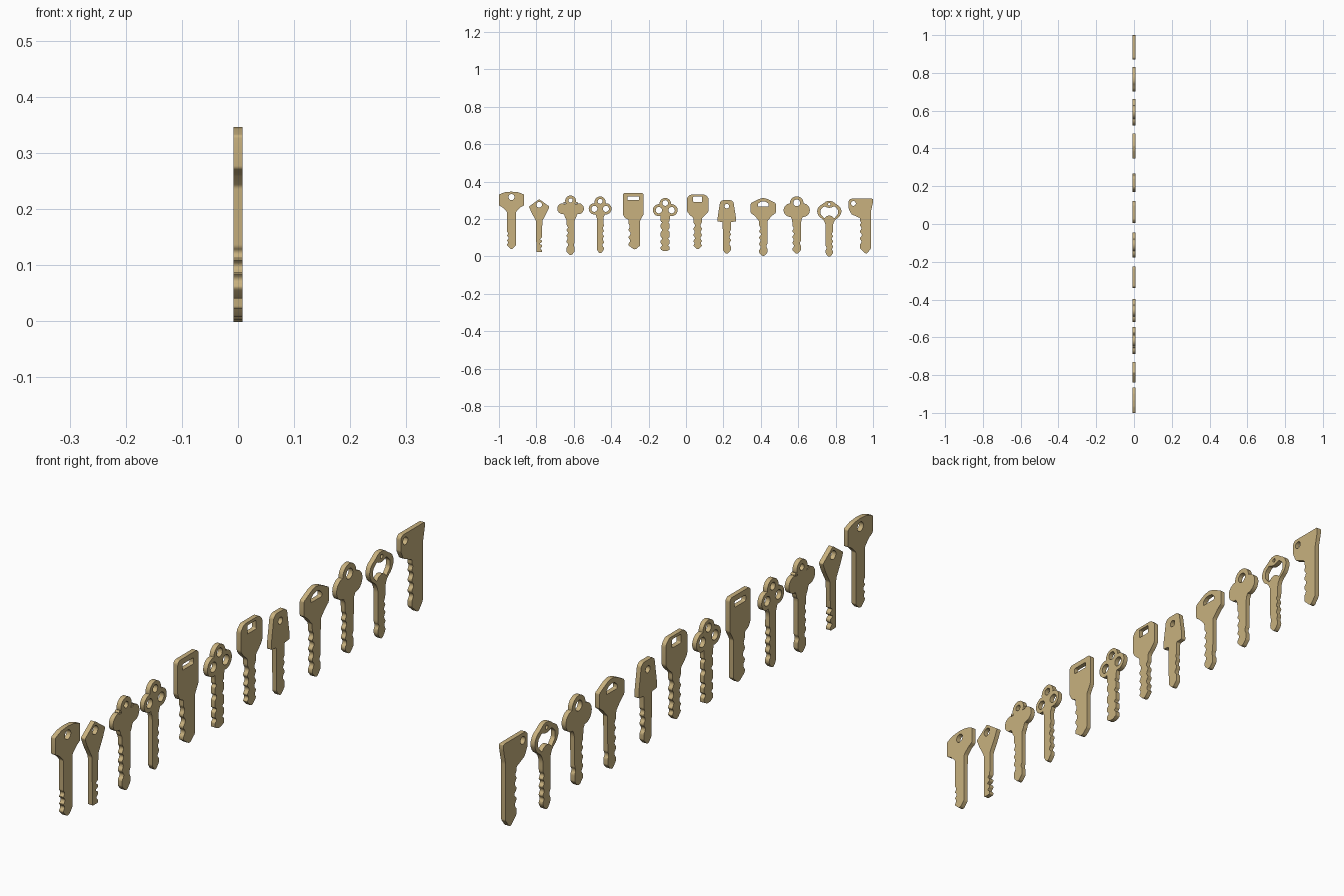
import bpy, bmesh, math
from mathutils import Matrix, Vector

if "Cube" in bpy.data.objects:
    bpy.data.objects.remove(bpy.data.objects["Cube"])

# All key profiles are in thousandths: (sideways from key centre, height)
brass = bpy.data.materials.new("brass")
brass.diffuse_color = (0.58, 0.44, 0.21, 1)
brass.use_nodes = True
brass.node_tree.nodes["Principled BSDF"].inputs["Base Color"].default_value = brass.diffuse_color
THICK = 0.0082
TO_YZ = Matrix(((0, 0, 1, 0), (1, 0, 0, 0), (0, 1, 0, 0), (0, 0, 0, 1)))


def circ(y, z, r, n=24):
    return [(y + r * math.cos(2 * math.pi * i / n), z + r * math.sin(2 * math.pi * i / n)) for i in range(n)]


def mirror(half):
    """Close a right-hand half profile with its mirror image."""
    return half + [(-y, z) for y, z in reversed(half) if abs(y) > 0.01]


def rounded(pts, r):
    """Replace every corner by a short curve."""
    out = []
    for i, p in enumerate(pts):
        p, a, b = Vector(p), Vector(pts[i - 1]), Vector(pts[(i + 1) % len(pts)])
        da, db = a - p, b - p
        if min(da.length, db.length) < 4:
            out.append(p)
            continue
        s = p + da.normalized() * min(r, da.length * 0.48)
        e = p + db.normalized() * min(r, db.length * 0.48)
        for t in (0, 0.25, 0.5, 0.75, 1):
            out.append(s * (1 - t) ** 2 + p * 2 * t * (1 - t) + e * t * t)
    return out


def slot(w, z0, z1):
    return rounded([(-w, z0), (w, z0), (w, z1), (-w, z1)], 5)


def lobes(circles, zc, shaft):
    """Right half outline of overlapping circles, seen from (0, zc)."""
    out = []
    for i in range(61):
        a = math.pi / 2 - math.pi * i / 60
        d, best = Vector((math.cos(a), math.sin(a))), 0
        for y, z, r in circles:
            c = Vector((y, z - zc))
            k = d.dot(c)
            disc = k * k - c.length_squared + r * r
            if disc >= 0:
                best = max(best, k + math.sqrt(disc))
        p = d * best
        if p.y > 0 or p.x > shaft:
            out.append((max(p.x, 0), p.y + zc))
    return out


def edge(side, notches):
    """Blade edge going down, with notches (height, depth, half height)."""
    out, s = [], (1 if side > 0 else -1)
    for z, d, h in notches:
        out += [(side, z + h), (side - s * d, z + h * 0.35), (side - s * d, z - h * 0.35), (side, z - h)]
    return out


def key(name, y, head, blade, tip, left=(), right=(), holes=(), left_head=None, r=5):
    l, rt = blade
    lh = left_head or [(-a, b) for a, b in head if a > 0.01]
    outline = head + edge(rt, right) + tip + edge(l, left)[::-1] + lh[::-1]
    cu = bpy.data.curves.new(name, 'CURVE')
    cu.dimensions, cu.fill_mode, cu.extrude = '2D', 'BOTH', THICK
    for loop in [rounded(outline, r)] + list(holes):
        sp = cu.splines.new('POLY')
        sp.points.add(len(loop) - 1)
        for q, (a, b) in zip(sp.points, loop):
            q.co = (a / 1000, b / 1000, 0, 1)
        sp.use_cyclic_u = True
    tmp = bpy.data.objects.new(name + "_profile", cu)
    bpy.context.collection.objects.link(tmp)
    dg = bpy.context.evaluated_depsgraph_get()
    me = bpy.data.meshes.new_from_object(tmp.evaluated_get(dg))
    bpy.data.objects.remove(tmp)
    bm = bmesh.new()
    bm.from_mesh(me)
    bmesh.ops.remove_doubles(bm, verts=bm.verts, dist=1e-5)
    bm.transform(TO_YZ)
    bmesh.ops.recalc_face_normals(bm, faces=bm.faces)
    bm.to_mesh(me)
    bm.free()
    me.materials.clear()
    me.materials.append(brass)
    ob = bpy.data.objects.new(name, me)
    ob.location.y = y
    bpy.context.collection.objects.link(ob)
    bpy.ops.object.select_all(action='DESELECT')
    ob.select_set(True)
    bpy.context.view_layer.objects.active = ob
    bpy.ops.object.shade_smooth_by_angle(angle=math.radians(30))


def point_tip(l, r, z, h=18, y=0):
    return [(r, z + h), (y + 5, z), (y - 5, z), (l, z + h)]


# Broad domed head
key("domed_key", -0.933, [(0, 346), (35, 343), (67, 331), (67, 272), (48, 262), (25, 240)], (-24, 24),
    point_tip(-24, 24, 40), left=[(122, 6, 10), (98, 8, 11), (74, 6, 10)], holes=[circ(0, 317, 16)])

# Diamond head, narrow flat ended blade
key("diamond_key", -0.785, [(0, 306), (55, 266), (42, 236), (17, 190)], (-15, 15),
    [(15, 22), (-15, 22)], right=[(92, 10, 7), (68, 12, 7), (42, 9, 8)], holes=[circ(0, 276, 15)])

# Scalloped trefoil head
key("scalloped_key", -0.617,
    lobes([(0, 296, 29), (42, 255, 29), (-42, 255, 29), (0, 245, 42), (0, 220, 32)], 250, 22) + [(22, 190)],
    (-22, 22), point_tip(-22, 22, 7), left=[(155, 7, 13), (126, 8, 12), (96, 6, 13), (62, 9, 14)],
    right=[(60, 5, 12)], holes=[circ(0, 299, 11), circ(-33, 285, 6, 12), circ(33, 285, 6, 12)])

# Three ring trefoil head
key("small_ring_key", -0.459,
    lobes([(0, 290, 30), (31, 254, 30), (-31, 254, 30), (0, 258, 25), (0, 225, 24)], 258, 17) + [(17, 195)],
    (-17, 20), point_tip(-17, 20, 17), right=[(150, 6, 12), (122, 8, 12), (92, 6, 12), (60, 8, 12)],
    holes=[circ(0, 294, 13), circ(31, 254, 16), circ(-31, 254, 16)])

# Tall rectangular head
key("tall_square_key", -0.282, [(0, 340), (48, 340), (56, 332), (56, 225), (48, 212), (37, 192)], (-25, 37),
    point_tip(-25, 37, 38, 20, 8), left=[(160, 6, 14), (122, 10, 16), (84, 8, 14)],
    holes=[slot(30, 300, 321)], left_head=[(-48, 340), (-56, 332), (-56, 225), (-46, 206), (-25, 196)])

# Three ring head with stepped double blade
steps = [(180, 6, 7), (140, 8, 10), (95, 8, 8), (60, 8, 8)]
key("large_ring_key", -0.111,
    lobes([(0, 281, 31), (34, 247, 32), (-34, 247, 32), (0, 252, 26), (0, 215, 24)], 252, 24) + [(24, 200)],
    (-24, 24), [(24, 36), (8, 28), (-8, 28), (-24, 36)], left=steps, right=steps, r=3,
    holes=[circ(0, 285, 15), circ(34, 247, 17), circ(-34, 247, 17)])

# Rounded square head, wavy on both edges
wave = [(165, 8, 15), (130, 7, 14), (98, 8, 14), (70, 6, 10)]
key("rounded_square_key", 0.0625, [(0, 330), (40, 330), (58, 312), (58, 240), (42, 221), (23, 205)], (-23, 23),
    point_tip(-23, 23, 38), left=wave, right=wave, holes=[slot(24, 290, 320)], r=8)

# Tapered head with square shoulders
key("tapered_key", 0.218, [(0, 300), (24, 300), (36, 290), (48, 215), (50, 186), (22, 184)], (-20, 22),
    point_tip(-20, 22, 14), right=[(130, 5, 10), (102, 7, 12), (68, 8, 14)], holes=[circ(0, 268, 12)])

# Wide six sided head
key("six_sided_key", 0.413, [(0, 312), (25, 306), (67, 284), (67, 232), (50, 220), (24, 192)], (-22, 22),
    point_tip(-22, 22, 2), left=[(150, 7, 14), (118, 9, 14), (84, 7, 14), (48, 8, 14)],
    right=[(55, 5, 12)], holes=[rounded(mirror([(0, 294), (16, 291), (29, 280), (29, 266)]), 4)])

# Solid trefoil head
key("trefoil_key", 0.592,
    lobes([(0, 285, 36), (34, 247, 36), (-34, 247, 36), (0, 252, 42), (0, 220, 33)], 250, 24) + [(24, 185)],
    (-23, 22), point_tip(-23, 22, 14), left=[(150, 6, 12), (120, 8, 13), (88, 6, 13), (56, 8, 13)],
    right=[(70, 5, 12)], holes=[circ(0, 286, 18)])

# Open loop head
key("open_loop_key", 0.766, [(0, 297), (18, 294), (32, 282), (57, 267), (67, 240), (55, 212), (30, 195), (20, 172)],
    (-20, 20), point_tip(-20, 20, -2), right=[(120, 6, 11), (94, 7, 11), (66, 6, 12), (38, 5, 10)],
    left=[(45, 5, 12)], r=12,
    holes=[circ(0, 279, 7, 16),
           rounded(mirror([(0, 259), (14, 262), (27, 268), (46, 250), (46, 225), (26, 202), (16, 214), (0, 219)]), 6)])

# Lopsided head with the blade along one side
key("offset_key", 0.935, [(0, 308), (65, 308), (65, 290), (54, 240), (54, 190)], (-5, 54),
    point_tip(-5, 54, 16, 26, 28), left=[(180, 5, 10), (150, 8, 14), (114, 10, 14), (78, 8, 14)],
    holes=[circ(-40, 283, 13)], left_head=[(-56, 308), (-65, 298), (-65, 254), (-50, 225), (-5, 205)])
